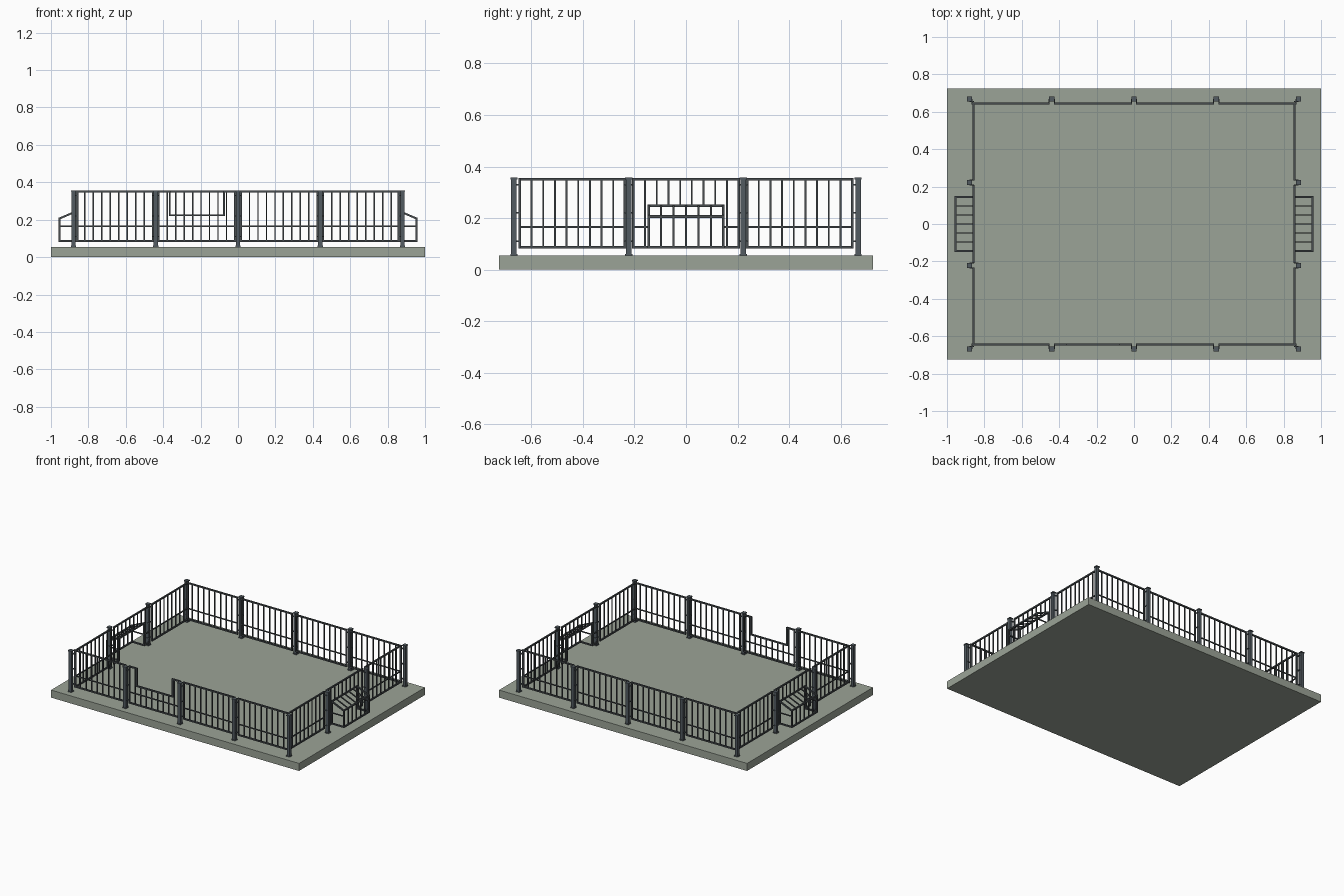
import bpy, bmesh
from mathutils import Vector, Matrix

if "Cube" in bpy.data.objects:
    bpy.data.objects.remove(bpy.data.objects["Cube"])

def material(name, col):
    m = bpy.data.materials.new(name)
    m.diffuse_color = (*col, 1)
    m.use_nodes = True
    m.node_tree.nodes["Principled BSDF"].inputs["Base Color"].default_value = m.diffuse_color
    return m

STONE = material("stone", (0.33, 0.37, 0.31))
STEEL = material("post_steel", (0.085, 0.105, 0.12))
IRON = material("bar_steel", (0.065, 0.075, 0.08))

def bar(bm, a, b, w=0.008, d=None):
    """Square bar from point a to point b."""
    a, b = Vector(a), Vector(b)
    v = b - a
    rot = (Matrix.Identity(4) if abs(v.x) + abs(v.y) < 1e-6
           else v.to_track_quat('Z', 'Y').to_matrix().to_4x4())
    mat = Matrix.Translation((a + b) / 2) @ rot @ Matrix.Diagonal((w, d or w, v.length, 1))
    bmesh.ops.create_cube(bm, size=1, matrix=mat)

def finish(bm, name, mat):
    me = bpy.data.meshes.new(name)
    bm.to_mesh(me)
    bm.free()
    me.materials.append(mat)
    ob = bpy.data.objects.new(name, me)
    bpy.context.collection.objects.link(ob)
    return ob

Z0, ZM, Z1 = 0.087, 0.165, 0.351     # bottom, middle and top rail heights
PX, PY = 0.88, 0.668                 # post lines
WX, WY = 0.858, 0.645                # fence panel lines
HALF = 0.204                         # half length of a panel
OPEN = 0.145                         # half width of the openings
NOTCH, HATCH = 0.224, 0.248          # notch sill and hatch top heights
F = 0.010                            # frame thickness

# ground slab
bm = bmesh.new()
bmesh.ops.create_cube(bm, size=1, matrix=Matrix.Translation((0, 0, 0.0275))
                      @ Matrix.Diagonal((2, 1.45, 0.055, 1)))
finish(bm, "ground_slab", STONE)

# posts with caps and feet
def post(x, y):
    bm = bmesh.new()
    bar(bm, (x, y, 0.055), (x, y, 0.356), 0.022)
    bar(bm, (x, y, 0.35), (x, y, 0.357), 0.028)
    bar(bm, (x, y, 0.055), (x, y, 0.061), 0.028)
    # clips holding the neighbouring panels
    for z in (0.11, 0.22, 0.33):
        if abs(y) > 0.5:
            s = 1 if y > 0 else -1
            for dx in (-0.014, 0.014):
                if abs(x + dx) < PX:
                    bar(bm, (x + dx, s * (WY - 0.003), z), (x + dx, s * PY, z), 0.006)
        if abs(x) > 0.8:
            s = 1 if x > 0 else -1
            for dy in (-0.014, 0.014):
                if abs(y + dy) < PY:
                    bar(bm, (s * (WX - 0.003), y + dy, z), (s * PX, y + dy, z), 0.006)
    finish(bm, "post", STEEL)

for s in (-1, 1):
    for x in (-PX, -PX / 2, 0, PX / 2, PX):
        post(x, s * PY)
    for y in (-0.222, 0.222):
        post(s * PX, y)

# fence panel: u runs along the panel, the mapping p places it
def panel(name, p, kind="plain"):
    bm = bmesh.new()
    def seg(u0, z0, u1, z1, w=F):
        bar(bm, p(u0, z0), p(u1, z1), w)
    for u in (-HALF, HALF):
        seg(u, Z0 - F / 2, u, Z1 + F / 2)
    if kind == "notch":
        seg(-HALF, Z0, HALF, Z0)
        seg(-HALF, ZM, HALF, ZM, 0.007)
        seg(-OPEN, NOTCH, OPEN, NOTCH)
        for s in (-1, 1):
            seg(s * HALF, Z1, s * OPEN, Z1)
            seg(s * OPEN, NOTCH - F / 2, s * OPEN, Z1 + F / 2)
    elif kind == "hatch":
        seg(-HALF, Z1, HALF, Z1)
        seg(-OPEN, HATCH, OPEN, HATCH)
        for s in (-1, 1):
            seg(s * HALF, Z0, s * OPEN, Z0)
            seg(s * HALF, ZM, s * OPEN, ZM, 0.007)
            seg(s * OPEN, Z0 - F / 2, s * OPEN, HATCH + F / 2)
    else:
        for z, w in ((Z0, F), (ZM, 0.007), (Z1, F)):
            seg(-HALF, z, HALF, z, w)
    # upright bars
    for i in range(1, 9):
        u = -HALF + 2 * HALF * i / 9
        inside = abs(u) < OPEN
        lo = HATCH if kind == "hatch" and inside else Z0
        hi = NOTCH if kind == "notch" and inside else Z1
        seg(u, lo, u, hi, 0.007)
    finish(bm, name, IRON)

for s, side in ((-1, "front"), (1, "back")):
    for i in range(4):
        cx = -0.66 + 0.44 * i
        panel(side + "_panel", lambda u, z: (cx + u, s * WY, z),
              "notch" if side == "front" and i == 1 else "plain")

for s, side in ((-1, "left"), (1, "right")):
    for cy in (-0.441, 0, 0.441):
        panel(side + "_panel", lambda u, z: (s * WX, cy + u, z),
              "plain" if cy else "hatch")

    # feeding bay projecting outwards with a sloping barred top
    bm = bmesh.new()
    xi, xo, zo = s * WX, s * 0.955, 0.206
    for z in (Z0, zo):
        bar(bm, (xo, -OPEN, z), (xo, OPEN, z), F)
    for y in (-OPEN, OPEN):
        bar(bm, (xo, y, Z0 - F / 2), (xo, y, zo + F / 2), F)
        bar(bm, (xi, y, Z0), (xo, y, Z0), F)
        bar(bm, (xi, y, ZM), (xo, y, ZM), 0.007)
        bar(bm, (xi, y, HATCH), (xo, y, zo), F)
    for i in range(1, 6):
        y = -OPEN + 2 * OPEN * i / 6
        bar(bm, (xo, y, Z0), (xo, y, zo), 0.007)
        bar(bm, (xi, y, HATCH), (xo, y, zo), 0.007)
    finish(bm, side + "_bay", IRON)
